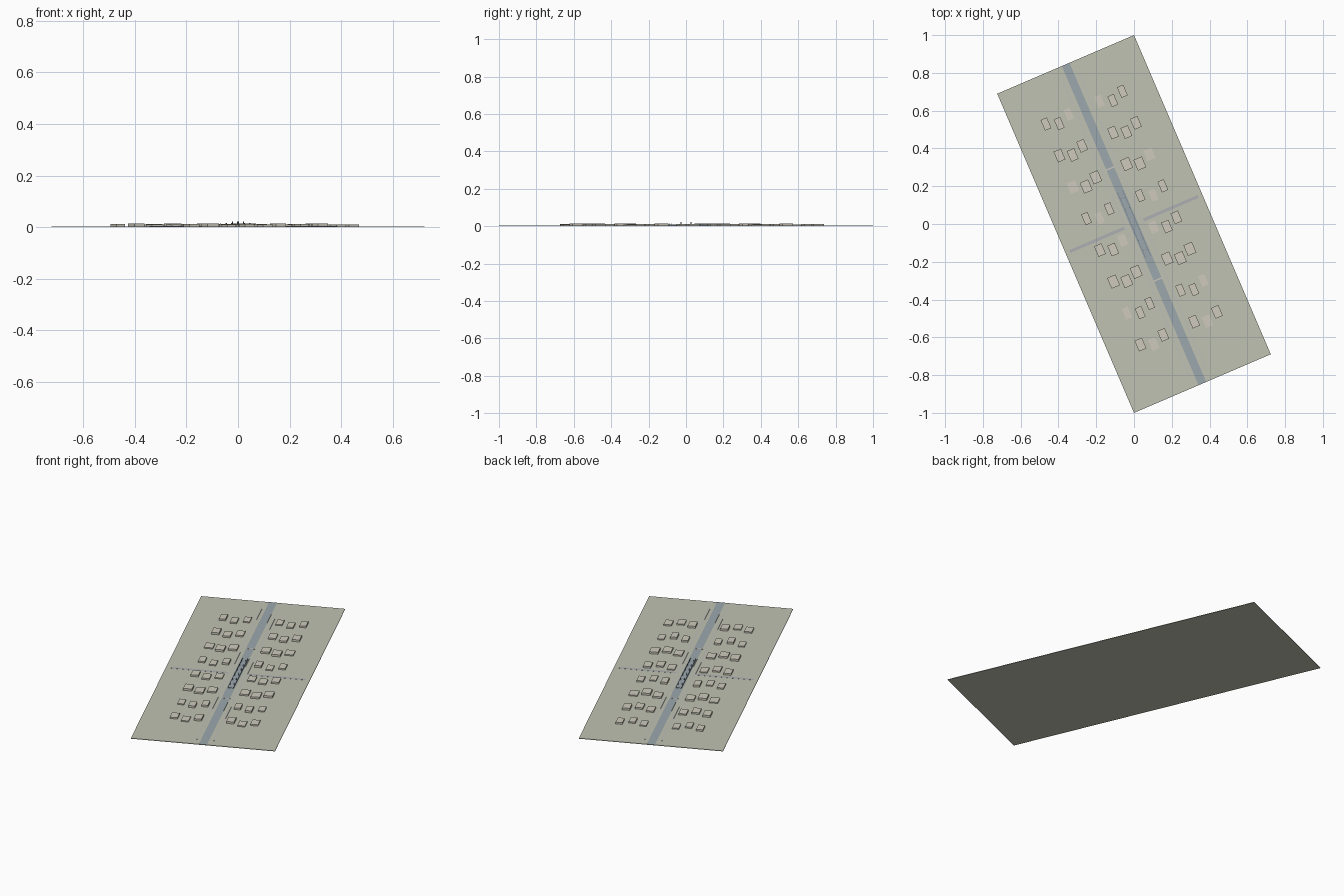
import bpy, bmesh
from math import radians, sin, cos
from mathutils import Matrix

if "Cube" in bpy.data.objects:
    bpy.data.objects.remove(bpy.data.objects["Cube"])

ANGLE = radians(23.2)
ROT = Matrix.Rotation(ANGLE, 4, 'Z')
HALF_W, HALF_L = sin(ANGLE), cos(ANGLE)   # puts two plot corners on the y axis
G = 0.003                                 # ground top


def material(name, rgb):
    m = bpy.data.materials.new(name)
    m.diffuse_color = (*rgb, 1)
    m.use_nodes = True
    m.node_tree.nodes["Principled BSDF"].inputs["Base Color"].default_value = m.diffuse_color
    return m


def boxes(name, items, mat):
    """items: (u, v, z0, width, length, z1) in the plot's own turned frame"""
    bm = bmesh.new()
    for u, v, z0, w, l, z1 in items:
        m = (ROT @ Matrix.Translation((u, v, (z0 + z1) / 2))
             @ Matrix.Diagonal((w, l, z1 - z0, 1)))
        bmesh.ops.create_cube(bm, size=1, matrix=m)
    mesh = bpy.data.meshes.new(name)
    bm.to_mesh(mesh)
    bm.free()
    mesh.materials.append(mat)
    obj = bpy.data.objects.new(name, mesh)
    bpy.context.collection.objects.link(obj)


grass = material("grass", (0.52, 0.54, 0.44))
asphalt = material("asphalt", (0.33, 0.39, 0.42))
paving = material("paving", (0.42, 0.43, 0.45))
path = material("path", (0.52, 0.53, 0.48))
stone = material("stone", (0.62, 0.59, 0.51))
steel = material("steel", (0.2, 0.23, 0.28))

# Ground plate and central avenue
boxes("ground", [(0, 0, 0, 2 * HALF_W, 2 * HALF_L, G)], grass)
boxes("avenue", [(0, 0, G - 0.001, 0.044, 2 * HALF_L, G + 0.0006)], asphalt)

# Side paths, cross streets and crossings
boxes("side_path", [(s * 0.047, 0, G - 0.001, 0.010, 1.72, G + 0.0008)
                    for s in (-1, 1)], path)
boxes("cross_street", [(s * 0.212, 0, G - 0.001, 0.315, 0.016, G + 0.0006)
                       for s in (-1, 1)], paving)
boxes("crossing", [(0, s * 0.32, G, 0.05, 0.007, G + 0.0012)
                   for s in (-1, 1)], stone)

# Raised central platform with kerbs
boxes("platform", [(0, 0, G, 0.026, 0.38, 0.006)], asphalt)
boxes("platform_edge", [(s * 0.0145, 0, G, 0.003, 0.38, 0.008)
                        for s in (-1, 1)], steel)

# Slim posts along the platform
boxes("post", [(s * 0.0105, v * 0.03, G, 0.0025, 0.0025,
                0.022 if abs(v) < 2 else 0.016)
               for s in (-1, 1) for v in range(-5, 6, 2)], steel)

# Building blocks: width follows the row, height steps diagonally
blocks = []
for side in (-1, 1):
    for row in range(8):
        v = 0.67 - 0.1815 * row
        width = 0.036 + 0.006 * (row % 3)
        for col in range(3):
            u = side * (0.089 + 0.0655 * col)
            dv = -0.025 if col == 1 else 0
            top = 0.0092 + 0.0018 * ((row + col) % 4)
            blocks.append((u, v + dv, G - 0.001, width, 0.061, top))
boxes("building_block", blocks, stone)
